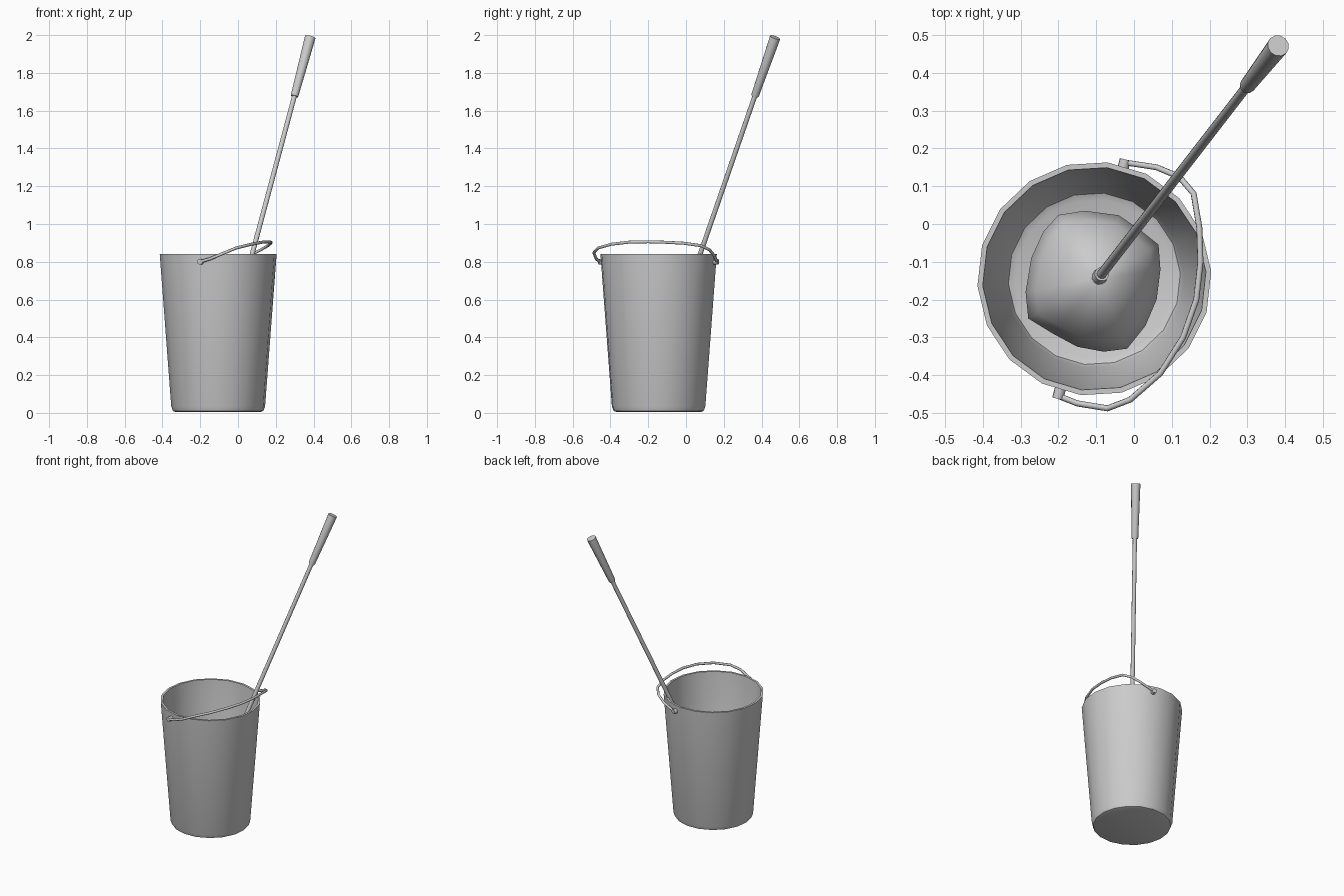
import bpy, bmesh, math
from mathutils import Vector

if "Cube" in bpy.data.objects:
    bpy.data.objects.remove(bpy.data.objects["Cube"])


def finish(name, bm, angle=35):
    bmesh.ops.recalc_face_normals(bm, faces=bm.faces)
    me = bpy.data.meshes.new(name)
    bm.to_mesh(me)
    bm.free()
    ob = bpy.data.objects.new(name, me)
    bpy.context.collection.objects.link(ob)
    bpy.ops.object.select_all(action='DESELECT')
    bpy.context.view_layer.objects.active = ob
    ob.select_set(True)
    bpy.ops.object.shade_smooth_by_angle(angle=math.radians(angle))
    return ob


def loft(name, rings, angle=35):
    """Skin a list of equal-length point rings and cap both ends."""
    bm = bmesh.new()
    vs = [[bm.verts.new(p) for p in r] for r in rings]
    n = len(vs[0])
    for a, b in zip(vs, vs[1:]):
        for i in range(n):
            j = (i + 1) % n
            bm.faces.new((a[i], a[j], b[j], b[i]))
    bm.faces.new(vs[0])
    bm.faces.new(vs[-1])
    return finish(name, bm, angle)


def tube(name, points, radii, sides):
    """Round tube along a path with a radius at each point."""
    pts = [Vector(p) for p in points]
    rings, up = [], None
    for k, p in enumerate(pts):
        t = (pts[min(k + 1, len(pts) - 1)] - pts[max(k - 1, 0)]).normalized()
        up = (up or t.orthogonal())
        up = (up - t * up.dot(t)).normalized()
        side = t.cross(up)
        rings.append([p + radii[k] * (up * math.cos(2 * math.pi * i / sides)
                                      + side * math.sin(2 * math.pi * i / sides))
                      for i in range(sides)])
    return loft(name, rings, 50)


# Bucket: outer wall, rim, inner wall and floor in one 18-sided profile
cx, cy = -0.105, -0.145
profile = [(0.225, 0.005), (0.24, 0.01), (0.249, 0.035), (0.31, 0.84),
           (0.296, 0.84), (0.237, 0.055), (0.228, 0.035), (0.21, 0.027)]
loft("bucket", [[(cx + r * math.cos(math.radians(3.5 + 20 * i)),
                  cy + r * math.sin(math.radians(3.5 + 20 * i)), z)
                 for i in range(18)] for r, z in profile])

# Wire bail, tipped over to one side of the rim
bail = [(-0.20, -0.455, 0.80), (-0.15, -0.475, 0.815), (-0.07, -0.488, 0.848),
        (-0.01, -0.465, 0.873), (0.07, -0.395, 0.893), (0.13, -0.30, 0.904),
        (0.165, -0.20, 0.906), (0.176, -0.10, 0.903), (0.173, -0.01, 0.898),
        (0.158, 0.08, 0.885), (0.12, 0.125, 0.863), (0.06, 0.15, 0.832),
        (-0.025, 0.163, 0.80)]
tube("bail_wire", bail, [0.008] * len(bail), 8)

# Pivot studs where the bail meets the wall
axis = Vector((0.26, 0.966, 0))
for name, p, s in (("pivot_front", bail[0], -1), ("pivot_back", bail[-1], 1)):
    p = Vector(p)
    tube(name, [p - axis * s * 0.02, p + axis * s * 0.008], [0.015, 0.015], 10)

# Mop head: irregular skirt resting on the bucket floor
skirt = [(0.07, -0.12), (0.065, -0.055), (0.015, -0.015), (-0.04, 0.023),
         (-0.13, 0.035), (-0.2, 0.024), (-0.24, -0.02), (-0.272, -0.09),
         (-0.287, -0.18), (-0.28, -0.25), (-0.215, -0.29), (-0.15, -0.325),
         (-0.08, -0.338), (-0.018, -0.33), (0.03, -0.27), (0.06, -0.2)]
hx, hy = -0.095, -0.145
loft("mop_head", [[(hx + (x - hx) * s, hy + (y - hy) * s, z) for x, y in skirt]
                  for s, z in ((0.97, 0.028), (1, 0.045), (0.86, 0.11), (0.62, 0.17),
                               (0.35, 0.21), (0.1, 0.225))], 60)

# Leaning pole with collar and tapered grip
base, tip = Vector((hx, hy, 0.205)), Vector((0.382, 0.472, 1.988))
tube("mop_pole", [base, base.lerp(tip, 0.85)], [0.013, 0.013], 12)
tube("mop_collar", [base, base.lerp(tip, 0.02)], [0.022, 0.019], 12)
tube("mop_grip", [base.lerp(tip, 0.825), base.lerp(tip, 0.83), tip],
     [0.019, 0.021, 0.029], 12)
